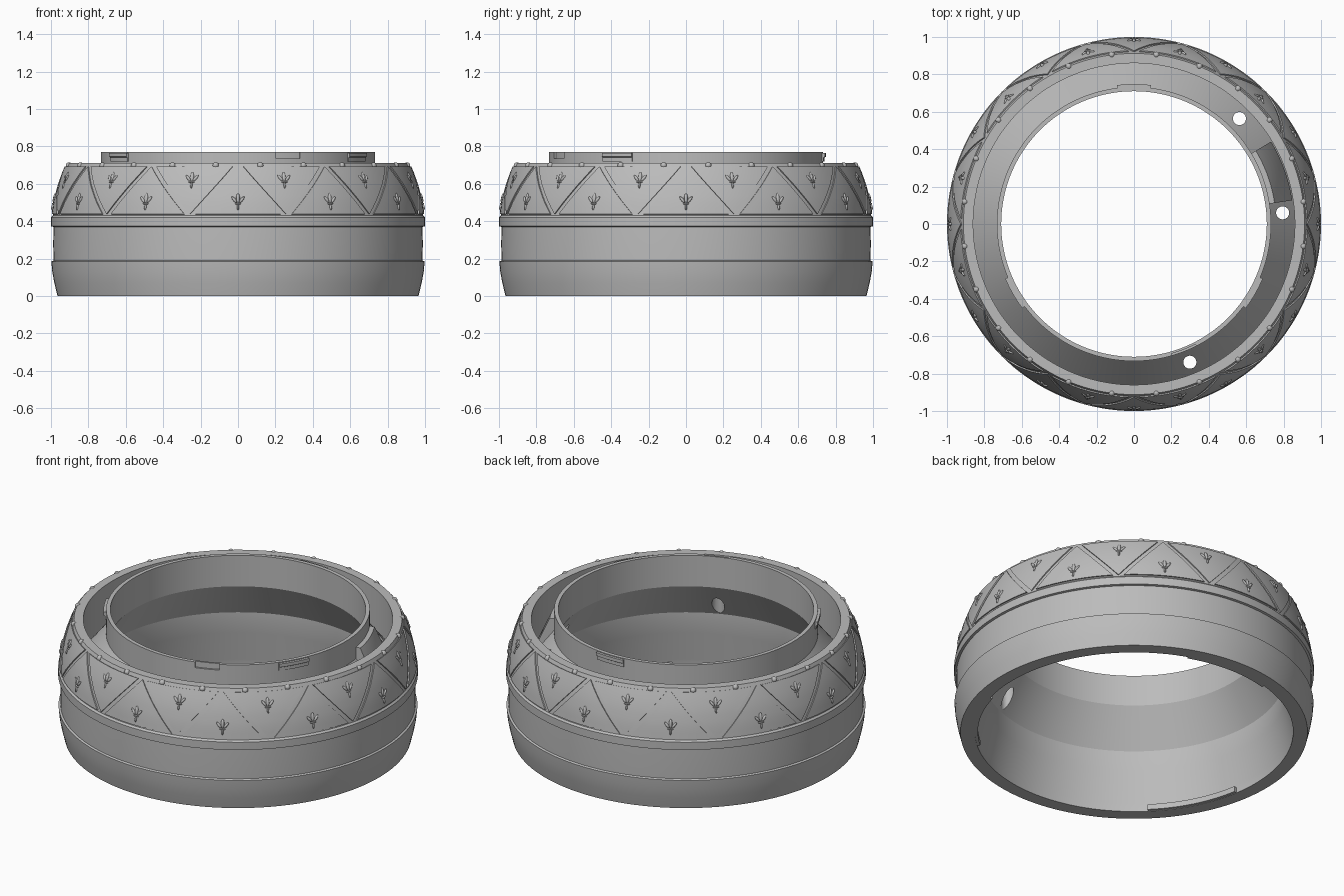
import bpy, bmesh
from math import sin, cos, pi, radians
from mathutils import Vector, Matrix

cube = bpy.data.objects.get("Cube")
if cube:
    bpy.data.objects.remove(cube, do_unlink=True)

grey = bpy.data.materials.new("plain_grey")
grey.use_nodes = True
grey.diffuse_color = (0.5, 0.5, 0.5, 1)
grey.node_tree.nodes["Principled BSDF"].inputs["Base Color"].default_value = (0.5, 0.5, 0.5, 1)

# Barrel of the patterned band, (radius, height)
BAND = [(0.99, 0.43), (0.978, 0.51), (0.958, 0.59), (0.935, 0.655), (0.912, 0.71)]


def band_radius(z):
    for (r0, z0), (r1, z1) in zip(BAND, BAND[1:]):
        if z <= z1:
            return r0 + (r1 - r0) * (z - z0) / (z1 - z0)
    return BAND[-1][0]


def polar(r, angle, z):
    return Vector((r * cos(angle), r * sin(angle), z))


def finish(bm, name):
    bmesh.ops.remove_doubles(bm, verts=bm.verts, dist=1e-5)
    bmesh.ops.recalc_face_normals(bm, faces=bm.faces)
    mesh = bpy.data.meshes.new(name)
    bm.to_mesh(mesh)
    bm.free()
    obj = bpy.data.objects.new(name, mesh)
    bpy.context.collection.objects.link(obj)
    mesh.materials.append(grey)
    return obj


def activate(obj):
    bpy.ops.object.select_all(action='DESELECT')
    obj.select_set(True)
    bpy.context.view_layer.objects.active = obj


def smooth(obj, degrees=28):
    activate(obj)
    bpy.ops.object.shade_smooth_by_angle(angle=radians(degrees))


def sweep(name, profile, start=0, end=360, steps=144):
    """Closed (radius, height) profile swept about z between two angles."""
    bm = bmesh.new()
    rings = []
    for i in range(steps + 1):
        a = radians(start + (end - start) * i / steps)
        rings.append([bm.verts.new(polar(r, a, z)) for r, z in profile])
    n = len(profile)
    for a, b in zip(rings, rings[1:]):
        for j in range(n):
            k = (j + 1) % n
            bm.faces.new((a[j], a[k], b[k], b[j]))
    if end - start < 360:
        bm.faces.new(rings[0])
        bm.faces.new(rings[-1])
    return finish(bm, name)


def box_profile(r0, r1, z0, z1):
    return [(r0, z0), (r1, z0), (r1, z1), (r0, z1)]


# Main shell: lower band, waist, patterned band, channel, collar, stepped bore
outside = [(0.885, 0), (0.965, 0), (0.982, 0.07), (0.993, 0.13), (0.998, 0.185),
           (0.987, 0.19), (0.988, 0.28), (0.987, 0.37), (1.0, 0.373), (1.0, 0.42)]
inside = [(0.86, 0.71), (0.86, 0.46), (0.733, 0.62), (0.733, 0.77), (0.71, 0.77),
          (0.71, 0.58), (0.84, 0.36), (0.84, 0.235), (0.885, 0.05)]
shell = sweep("ring_shell", outside + BAND + inside)

# Cutters: three drain holes in the channel and a notch in the collar
cutters = [sweep("notch_cutter", box_profile(0.722, 0.76, 0.735, 0.79), -74, -63, 6)]
for angle in (45, 4.3, -68):
    bm = bmesh.new()
    bmesh.ops.create_cone(bm, cap_ends=True, segments=24, radius1=0.035, radius2=0.035,
                          depth=0.4, matrix=Matrix.Translation(polar(0.797, radians(angle), 0.53)))
    cutters.append(finish(bm, "hole_cutter"))
activate(shell)
for cutter in cutters:
    cutter.hide_render = True
    mod = shell.modifiers.new("cut", 'BOOLEAN')
    mod.operation = 'DIFFERENCE'
    mod.solver = 'EXACT'
    mod.object = cutter
    bpy.ops.object.modifier_apply(modifier=mod.name)
    bpy.data.objects.remove(cutter, do_unlink=True)
smooth(shell)

# Steep ramp in the channel
smooth(sweep("channel_ramp", [(0.725, 0.6), (0.855, 0.45), (0.855, 0.48), (0.76, 0.69), (0.725, 0.69)],
             8.5, 31, 12))

# Locking tabs on the collar and lugs in the lower bore
for i, angle in enumerate((90, 210, 330)):
    tab = [(0.725, 0.72), (0.74, 0.72), (0.74, 0.74), (0.748, 0.745), (0.748, 0.765), (0.725, 0.765)]
    smooth(sweep(f"collar_tab_{i}", tab, angle - 7, angle + 7, 8))
    smooth(sweep(f"bore_lug_{i}", box_profile(0.868, 0.892, 0.002, 0.035), angle - 20, angle + 15, 12))


def panel(name, centre, upright):
    """Thin triangular plate wrapped on the barrel."""
    bm = bmesh.new()
    low, high, half, rows, cols = 0.437, 0.69, radians(13.2), 8, 8
    grid = []
    for i in range(rows + 1):
        t = i / rows
        z = low + (high - low) * t
        width = half * ((1 - t) if upright else t)
        grid.append([bm.verts.new(polar(band_radius(z), centre + width * (2 * j / cols - 1), z))
                     for j in range(cols + 1)])
    for a, b in zip(grid, grid[1:]):
        for j in range(cols):
            bm.faces.new((a[j], a[j + 1], b[j + 1], b[j]))
    bmesh.ops.remove_doubles(bm, verts=bm.verts, dist=1e-5)
    bmesh.ops.dissolve_degenerate(bm, edges=bm.edges, dist=1e-5)
    obj = finish(bm, name)
    # Outward normals so that the plate grows away from the barrel
    mesh = obj.data
    if sum(p.normal.dot(Vector((cos(centre), sin(centre), 0))) for p in mesh.polygons) < 0:
        mesh.flip_normals()
    mod = obj.modifiers.new("thickness", 'SOLIDIFY')
    mod.thickness = 0.007
    mod.offset = 1
    activate(obj)
    bpy.ops.object.modifier_apply(modifier=mod.name)
    smooth(obj)


def ornament(name, centre, z):
    """Raised three-petal flower with a tie and a tail."""
    bm = bmesh.new()
    slope = (band_radius(z + 0.03) - band_radius(z - 0.03)) / 0.06
    side = Vector((-sin(centre), cos(centre), 0))
    up = Vector((slope * cos(centre), slope * sin(centre), 1)).normalized()
    out = side.cross(up)
    base = polar(band_radius(z) + 0.006, centre, z)
    frame = Matrix((side, up, out)).transposed().to_4x4()
    # (sideways, upward, tilt, half width, half height)
    for x, y, tilt, w, h in ((0, 0.018, 0, 0.010, 0.028), (-0.02, 0.01, 38, 0.008, 0.022),
                             (0.02, 0.01, -38, 0.008, 0.022), (0, -0.012, 0, 0.018, 0.005),
                             (0, -0.03, 0, 0.006, 0.018)):
        local = (Matrix.Translation((x, y, 0)) @ Matrix.Rotation(radians(tilt), 4, 'Z')
                 @ Matrix.Diagonal((w, h, 0.008, 1)))
        bmesh.ops.create_uvsphere(bm, u_segments=10, v_segments=6, radius=1,
                                  matrix=Matrix.Translation(base) @ frame @ local)
    smooth(finish(bm, name), 60)


# Zigzag of plates, twelve upright and twelve inverted
for i in range(24):
    centre = -pi / 2 + i * pi / 12
    upright = i % 2 == 0
    panel(f"triangle_panel_{i}", centre, upright)
    ornament(f"panel_flower_{i}", centre, 0.505 if upright else 0.62)

# Row of studs round the upper edge
bm = bmesh.new()
for i in range(24):
    place = Matrix.Translation(polar(0.912, -pi / 2 + (i + 0.5) * pi / 12, 0.698))
    bmesh.ops.create_uvsphere(bm, u_segments=14, v_segments=8, radius=0.017, matrix=place)
smooth(finish(bm, "rim_studs"), 60)
